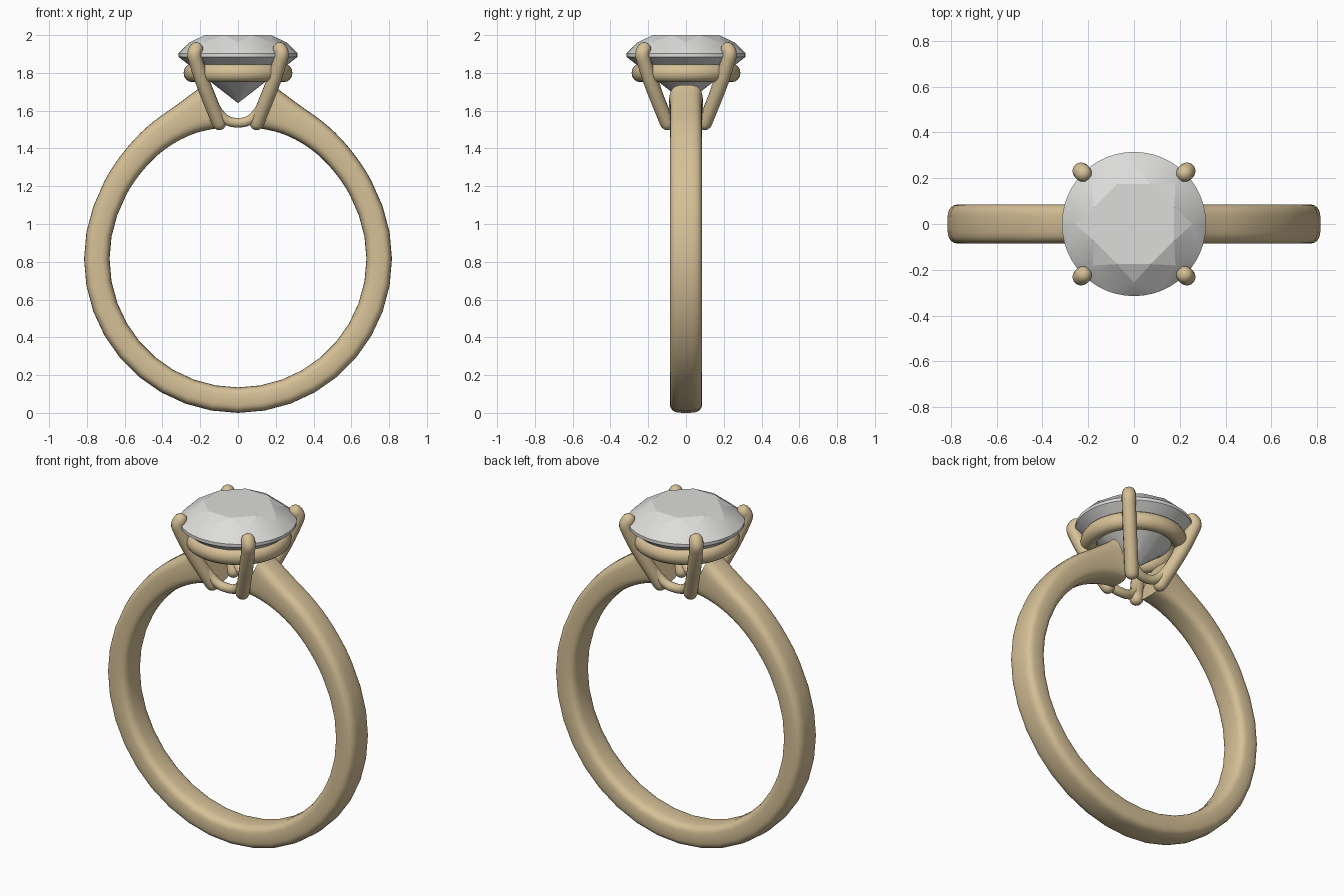
import bpy, bmesh, math
from mathutils import Vector

if "Cube" in bpy.data.objects:
    bpy.data.objects.remove(bpy.data.objects["Cube"])


def material(name, rgb):
    m = bpy.data.materials.new(name)
    m.diffuse_color = (*rgb, 1)
    m.use_nodes = True
    m.node_tree.nodes["Principled BSDF"].inputs["Base Color"].default_value = m.diffuse_color
    return m


GOLD = material("warm gold", (0.67, 0.53, 0.31))
STONE = material("pale stone", (0.72, 0.72, 0.71))


def finish(name, bm, mat, angle=40):
    bmesh.ops.recalc_face_normals(bm, faces=bm.faces[:])
    me = bpy.data.meshes.new(name)
    bm.to_mesh(me)
    bm.free()
    me.materials.append(mat)
    ob = bpy.data.objects.new(name, me)
    bpy.context.collection.objects.link(ob)
    bpy.ops.object.select_all(action='DESELECT')
    ob.select_set(True)
    bpy.context.view_layer.objects.active = ob
    bpy.ops.object.shade_smooth_by_angle(angle=math.radians(angle))
    return ob


def loft(name, rings, mat, closed=False):
    """Skin a list of point rings; cap both ends unless closed."""
    bm = bmesh.new()
    loops = [[bm.verts.new(p) for p in r] for r in rings]
    n = len(loops[0])
    pairs = list(zip(loops, loops[1:]))
    if closed:
        pairs.append((loops[-1], loops[0]))
    else:
        bm.faces.new(loops[0])
        bm.faces.new(loops[-1])
    for a, b in pairs:
        for i in range(n):
            j = (i + 1) % n
            bm.faces.new((a[i], a[j], b[j], b[i]))
    return finish(name, bm, mat)


def spline(pts, steps=6):
    """Catmull-Rom through tuples of any length."""
    pts = [Vector(p) for p in pts]
    ext = [2 * pts[0] - pts[1]] + pts + [2 * pts[-1] - pts[-2]]
    out = []
    for a, b, c, d in zip(ext, ext[1:], ext[2:], ext[3:]):
        for k in range(steps):
            t = k / steps
            out.append(0.5 * (2 * b + (c - a) * t + (2 * a - 5 * b + 4 * c - d) * t * t
                              + (3 * b - a - 3 * c + d) * t ** 3))
    return out + [pts[-1]]


def tube(name, pts, side, radius, mat, n=14):
    """Round-ended tube along a path lying roughly square to 'side'."""
    path = spline(pts)
    first = (path[0] - path[1]).normalized()
    last = (path[-1] - path[-2]).normalized()
    stations = [(path[0] + first * radius * math.sin(a), math.cos(a)) for a in (1.45, 1.1, 0.75, 0.4)]
    stations += [(p, 1) for p in path]
    stations += [(path[-1] + last * radius * math.sin(a), math.cos(a)) for a in (0.4, 0.75, 1.1, 1.45)]
    rings = []
    for i, (p, s) in enumerate(stations):
        t = (stations[min(i + 1, len(stations) - 1)][0] - stations[max(i - 1, 0)][0]).normalized()
        v = t.cross(Vector(side)).normalized()
        u = v.cross(t)
        rings.append([p + (u * math.cos(w) + v * math.sin(w)) * radius * s
                      for w in (2 * math.pi * k / n for k in range(n))])
    return loft(name, rings, mat)


# Band with shoulders rising to the setting:
# outer angle, outer radius, inner angle, inner radius, half width
C = 0.815
half = [(a, 0.815, a, 0.68, 0.086) for a in range(-90, 21, 10)]
half += spline([(30, 0.818, 30, 0.682, 0.086), (42, 0.828, 42, 0.687, 0.086),
                (56, 0.850, 57, 0.698, 0.086), (67, 0.873, 70, 0.703, 0.086),
                (75, 0.912, 77, 0.701, 0.087), (78.5, 0.94, 81.5, 0.70, 0.09)], 4)


def section(st, mirror):
    ao, ro, ai, ri, w = st
    po = Vector((ro * math.cos(math.radians(ao)) * mirror, 0, C + ro * math.sin(math.radians(ao))))
    pi = Vector((ri * math.cos(math.radians(ai)) * mirror, 0, C + ri * math.sin(math.radians(ai))))
    mid, arm = (po + pi) / 2, (po - pi) / 2
    ring = []
    for k in range(28):
        t = 2 * math.pi * k / 28
        c, s = math.cos(t), math.sin(t)
        e = 2 / 3.4
        ring.append(mid + arm * math.copysign(abs(c) ** e, c)
                    + Vector((0, w * math.copysign(abs(s) ** e, s), 0)))
    return ring


loft("band", [section(s, -1) for s in reversed(half[1:])] + [section(s, 1) for s in half], GOLD)

# Seat ring under the stone
rings = []
for i in range(56):
    a = 2 * math.pi * i / 56
    rings.append([((0.243 + 0.045 * math.cos(b)) * math.cos(a),
                   (0.243 + 0.045 * math.cos(b)) * math.sin(a),
                   1.80 + 0.049 * math.sin(b)) for b in (2 * math.pi * k / 16 for k in range(16))])
loft("seat_ring", rings, GOLD, closed=True)

# Four claws, bent inwards over the girdle
for sx, sy, nm in ((1, -1, "front_right"), (-1, -1, "front_left"), (1, 1, "back_right"), (-1, 1, "back_left")):
    prof = [(0.100, 1.535), (0.145, 1.645), (0.188, 1.755), (0.222, 1.86), (0.231, 1.90), (0.222, 1.925)]
    tube(nm + "_claw", [(sx * d, sy * d, z) for d, z in prof], (sx, -sy, 0), 0.038, GOLD)

# U-shaped bridges joining the claw feet, front and back
arm = [(0.17, 0.165, 1.74), (0.142, 0.14, 1.66), (0.10, 0.115, 1.587), (0.055, 0.105, 1.547)]
for sy, nm in ((-1, "front"), (1, "back")):
    pts = [(-x, sy * y, z) for x, y, z in arm] + [(0, sy * 0.10, 1.536)]
    pts += [(x, sy * y, z) for x, y, z in reversed(arm)]
    tube(nm + "_bridge", pts, (0, 1, 0), 0.026, GOLD)

# Faceted round stone: table, crown, girdle, culet
bm = bmesh.new()
for n, r, z, phase in ((8, 0.19, 2.0, 0.5), (8, 0.256, 1.962, 0), (48, 0.315, 1.903, 0),
                       (48, 0.315, 1.885, 0), (8, 0.16, 1.762, 0.5)):
    for k in range(n):
        a = 2 * math.pi * (k + phase) / n
        bm.verts.new((r * math.cos(a), r * math.sin(a), z))
bm.verts.new((0, 0, 1.64))
bmesh.ops.convex_hull(bm, input=bm.verts[:])
finish("stone", bm, STONE, 12)
